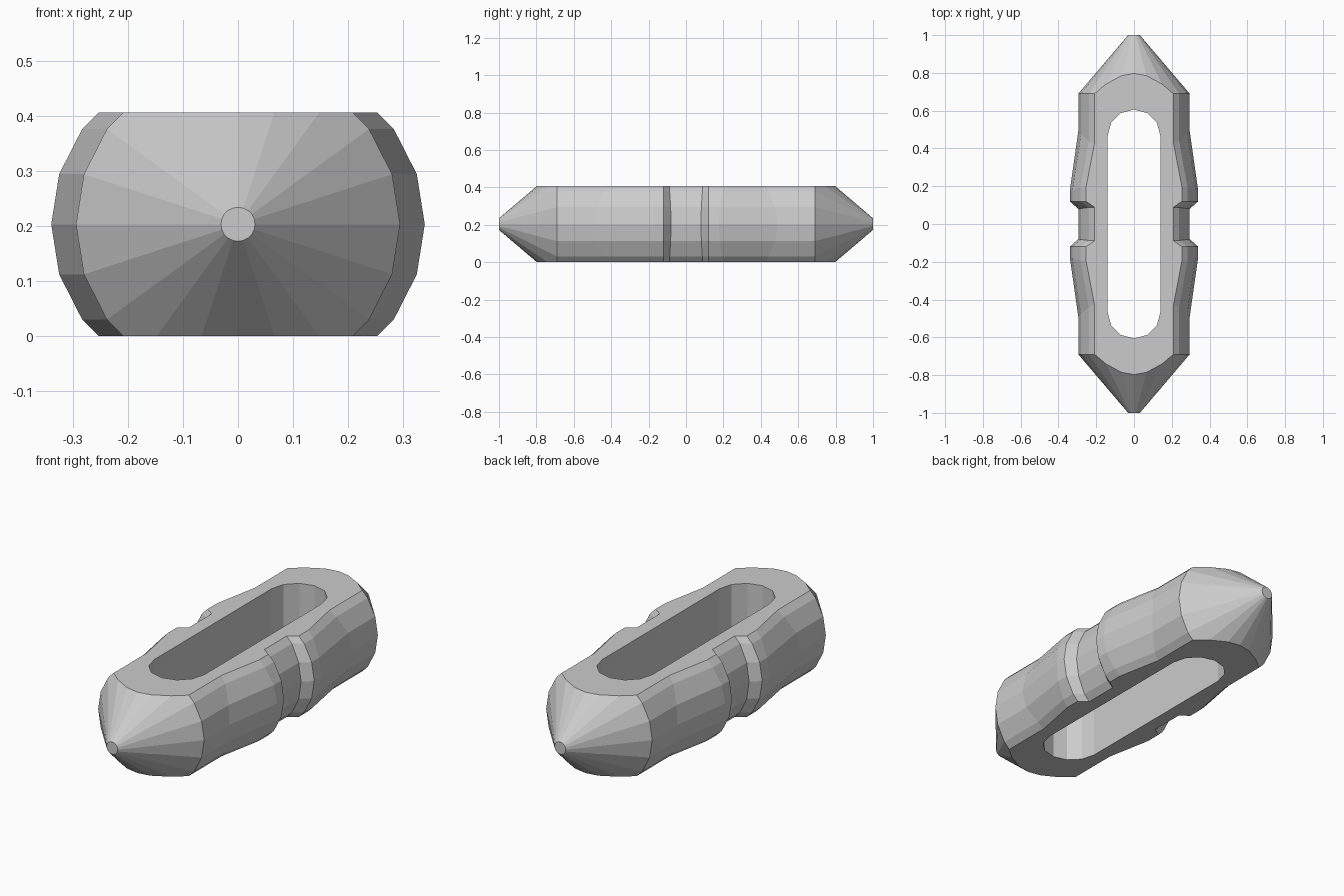
import bpy, bmesh, math
from mathutils import Vector

cube = bpy.data.objects.get("Cube")
if cube:
    bpy.data.objects.remove(cube)

SIDES, RADIUS, HALF_H = 20, 0.295, 0.2035

grey = bpy.data.materials.new("plain grey")
grey.use_nodes = True
colour = (0.6, 0.6, 0.6, 1)
grey.diffuse_color = colour
grey.node_tree.nodes["Principled BSDF"].inputs["Base Color"].default_value = colour


def make_object(name, bm):
    bmesh.ops.recalc_face_normals(bm, faces=bm.faces)
    mesh = bpy.data.meshes.new(name)
    bm.to_mesh(mesh)
    bm.free()
    mesh.materials.append(grey)
    obj = bpy.data.objects.new(name, mesh)
    bpy.context.collection.objects.link(obj)
    return obj


def loft(bm, loops):
    rings = [[bm.verts.new(p) for p in loop] for loop in loops]
    for a, b in zip(rings, rings[1:]):
        for i in range(len(a)):
            j = (i + 1) % len(a)
            bm.faces.new((a[i], a[j], b[j], b[i]))
    bm.faces.new(rings[0])
    bm.faces.new(rings[-1])


# Ring stations: y at mid height, y at the flat faces, radius, sideways bulge
stations = [
    (1.0, 1.0, 0.031, 0),
    (0.69, 0.69, RADIUS, 0),
    (0.49, 0.42, RADIUS, 0),
    (0.175, 0.2, RADIUS, 0.045),
    (0.12, 0.12, RADIUS, 0.045),
    (0.08, 0.09, RADIUS, 0),
]
stations += [(-a, -b, r, s) for a, b, r, s in reversed(stations)]


def ring(y_mid, y_flat, radius, bulge):
    points = []
    for i in range(SIDES):
        t = math.tau * i / SIDES
        x, z = radius * math.cos(t), radius * math.sin(t)
        blend = min(1, abs(z) / HALF_H) ** 2
        side = 0 if abs(x) < 1e-5 else math.copysign(1, x)
        points.append((x + side * bulge, y_mid + (y_flat - y_mid) * blend, z + HALF_H))
    return points


# Body: pointed bar with bulging grips and a central notch, cut flat above and below
bm = bmesh.new()
loft(bm, [ring(*s) for s in stations])
for height, direction in ((2 * HALF_H, 1), (0, -1)):
    bmesh.ops.bisect_plane(bm, geom=bm.verts[:] + bm.edges[:] + bm.faces[:],
                           plane_co=Vector((0, 0, height)),
                           plane_no=Vector((0, 0, direction)), clear_outer=True)
    rim = [e for e in bm.edges if e.is_boundary]
    bmesh.ops.contextual_create(bm, geom=rim)
body = make_object("slotted_body", bm)

# Slot cutter: round-ended opening through the full height
outline = []
for end in (1, -1):
    for k in range(7):
        t = math.pi * k / 6
        outline.append((end * 0.14 * math.cos(t), end * (0.466 + 0.14 * math.sin(t))))
bm = bmesh.new()
loft(bm, [[(x, y, z) for x, y in outline] for z in (-0.2, 0.6)])
cutter = make_object("slot_cutter", bm)
cutter.hide_render = True
cutter.hide_set(True)

slot = body.modifiers.new("slot", "BOOLEAN")
slot.operation = "DIFFERENCE"
slot.solver = "EXACT"
slot.object = cutter

# Bake the cut so the cutter can be removed
bpy.context.view_layer.update()
cut = bpy.data.meshes.new_from_object(body.evaluated_get(bpy.context.evaluated_depsgraph_get()))
body.modifiers.clear()
body.data = cut
bpy.data.objects.remove(cutter)
